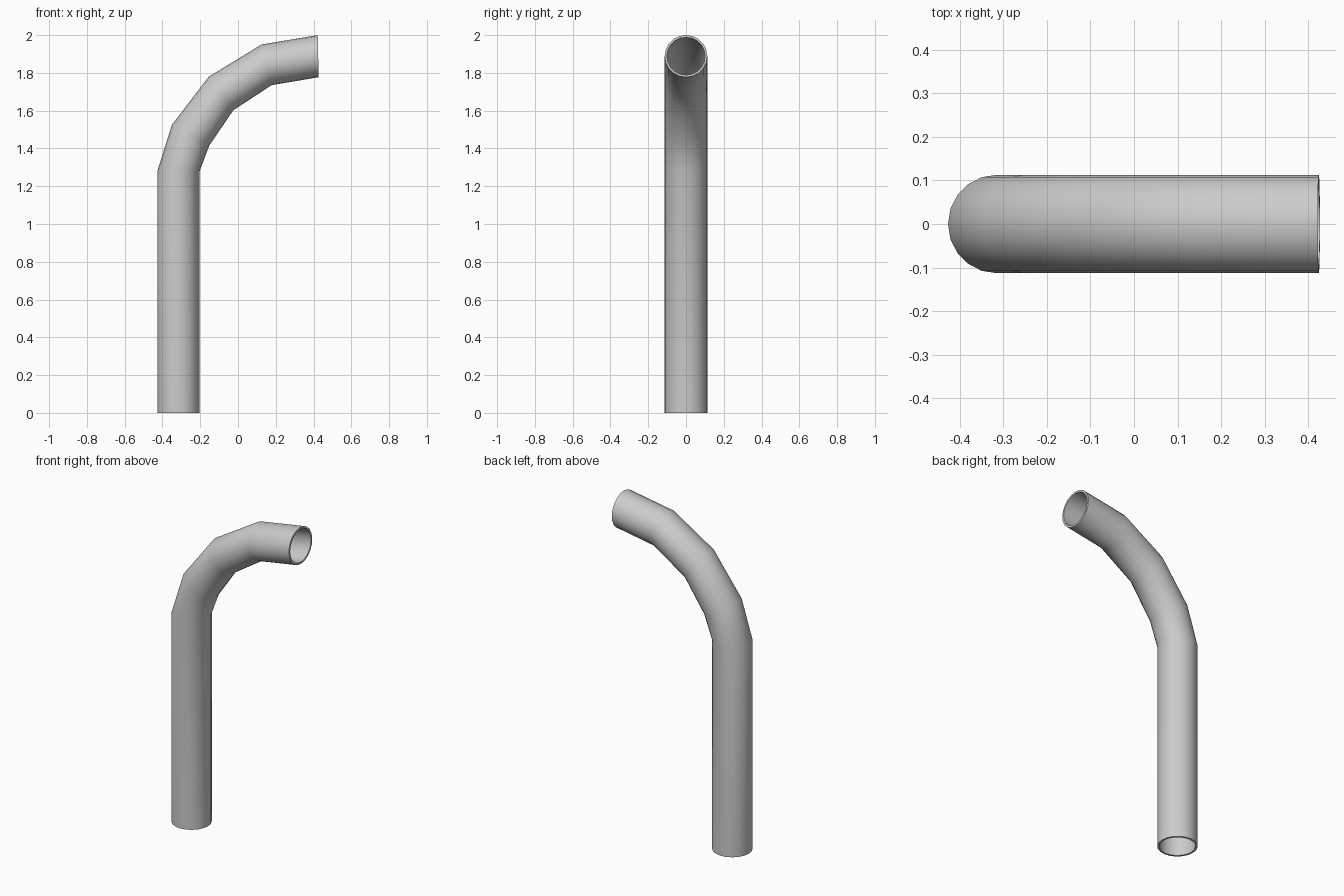
import bpy, bmesh
from math import cos, sin, tau

if "Cube" in bpy.data.objects:
    bpy.data.objects.remove(bpy.data.objects["Cube"])

SIDES = 20
RADIUS = 0.113
WALL = 0.012

# Each mitred ring: outside-of-bend point (x, z) and inside-of-bend point (x, z)
RINGS = [
    ((-0.427, 0.0), (-0.203, 0.0)),
    ((-0.427, 1.28), (-0.203, 1.28)),
    ((-0.35, 1.525), (-0.152, 1.415)),
    ((-0.155, 1.78), (-0.025, 1.602)),
    ((0.124, 1.95), (0.178, 1.735)),
    ((0.422, 2.0), (0.427, 1.777)),
]


def add_ring(bm, outer, inner, scale):
    """Elliptical ring spanning the two profile points, scaled about its centre."""
    cx, cz = (outer[0] + inner[0]) / 2, (outer[1] + inner[1]) / 2
    hx, hz = (outer[0] - cx) * scale, (outer[1] - cz) * scale
    return [bm.verts.new((cx + hx * cos(a), RADIUS * scale * sin(a), cz + hz * cos(a)))
            for a in (tau * i / SIDES for i in range(SIDES))]


def bridge(bm, a, b):
    for i in range(SIDES):
        j = (i + 1) % SIDES
        bm.faces.new((a[i], a[j], b[j], b[i]))


# Hollow bent pipe: outer skin, bore and the two end lips form one closed loop
bm = bmesh.new()
skin = [add_ring(bm, o, i, 1.0) for o, i in RINGS]
bore = [add_ring(bm, o, i, 1 - WALL / RADIUS) for o, i in RINGS]
loop = skin + bore[::-1]
for k, ring in enumerate(loop):
    bridge(bm, ring, loop[(k + 1) % len(loop)])
bmesh.ops.recalc_face_normals(bm, faces=bm.faces)

mesh = bpy.data.meshes.new("bent_pipe")
bm.to_mesh(mesh)
bm.free()
pipe = bpy.data.objects.new("bent_pipe", mesh)
bpy.context.collection.objects.link(pipe)

# Smooth walls, crisp end lips
bpy.context.view_layer.objects.active = pipe
pipe.select_set(True)
bpy.ops.object.shade_smooth_by_angle(angle=0.6)
